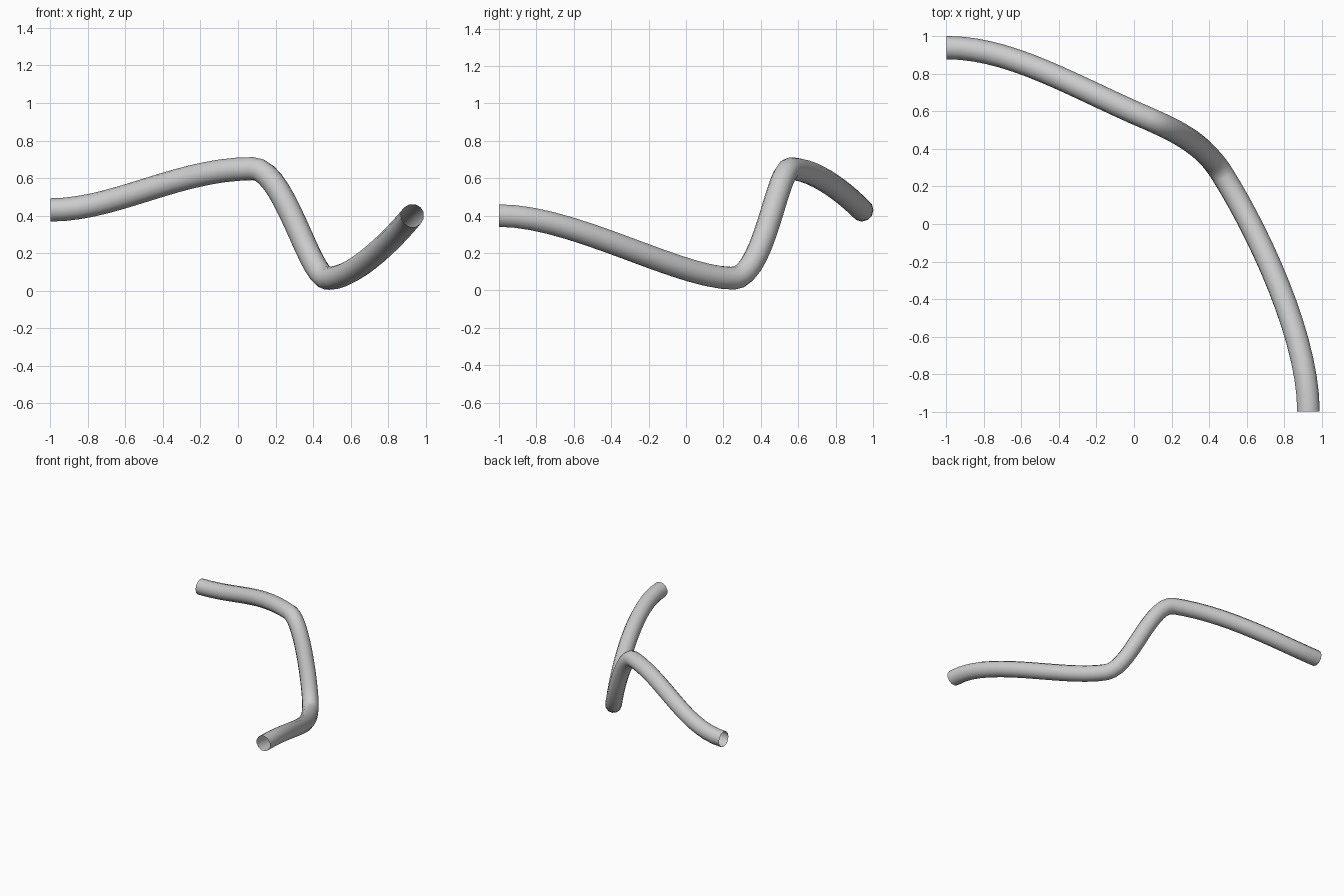
import bpy

if "Cube" in bpy.data.objects:
    bpy.data.objects.remove(bpy.data.objects["Cube"])

# Bent pipe path: (left handle, point, right handle)
path = [
    ((-1.30, 0.94, 0.43), (-1.0, 0.94, 0.43), (-0.65, 0.94, 0.43)),
    ((-0.32, 0.73, 0.65), (0.08, 0.56, 0.65), (0.25, 0.485, 0.65)),
    ((0.38, 0.42, 0.065), (0.48, 0.25, 0.065), (0.66, -0.04, 0.065)),
    ((0.93, -0.60, 0.40), (0.93, -1.0, 0.40), (0.93, -1.30, 0.40)),
]

curve = bpy.data.curves.new("pipe_path", 'CURVE')
curve.dimensions = '3D'
curve.resolution_u = 14
spline = curve.splines.new('BEZIER')
spline.bezier_points.add(len(path) - 1)
for bp, (left, point, right) in zip(spline.bezier_points, path):
    bp.handle_left_type = bp.handle_right_type = 'FREE'
    bp.co, bp.handle_left, bp.handle_right = point, left, right
spline.use_smooth = True

# Round section, open at both ends
curve.bevel_depth = 0.062
curve.bevel_resolution = 4
curve.use_fill_caps = False

pipe = bpy.data.objects.new("bent_pipe", curve)
bpy.context.collection.objects.link(pipe)

# Turn the curve into a smooth mesh
bpy.context.view_layer.objects.active = pipe
pipe.select_set(True)
bpy.ops.object.convert(target='MESH')
bpy.ops.object.shade_smooth()
